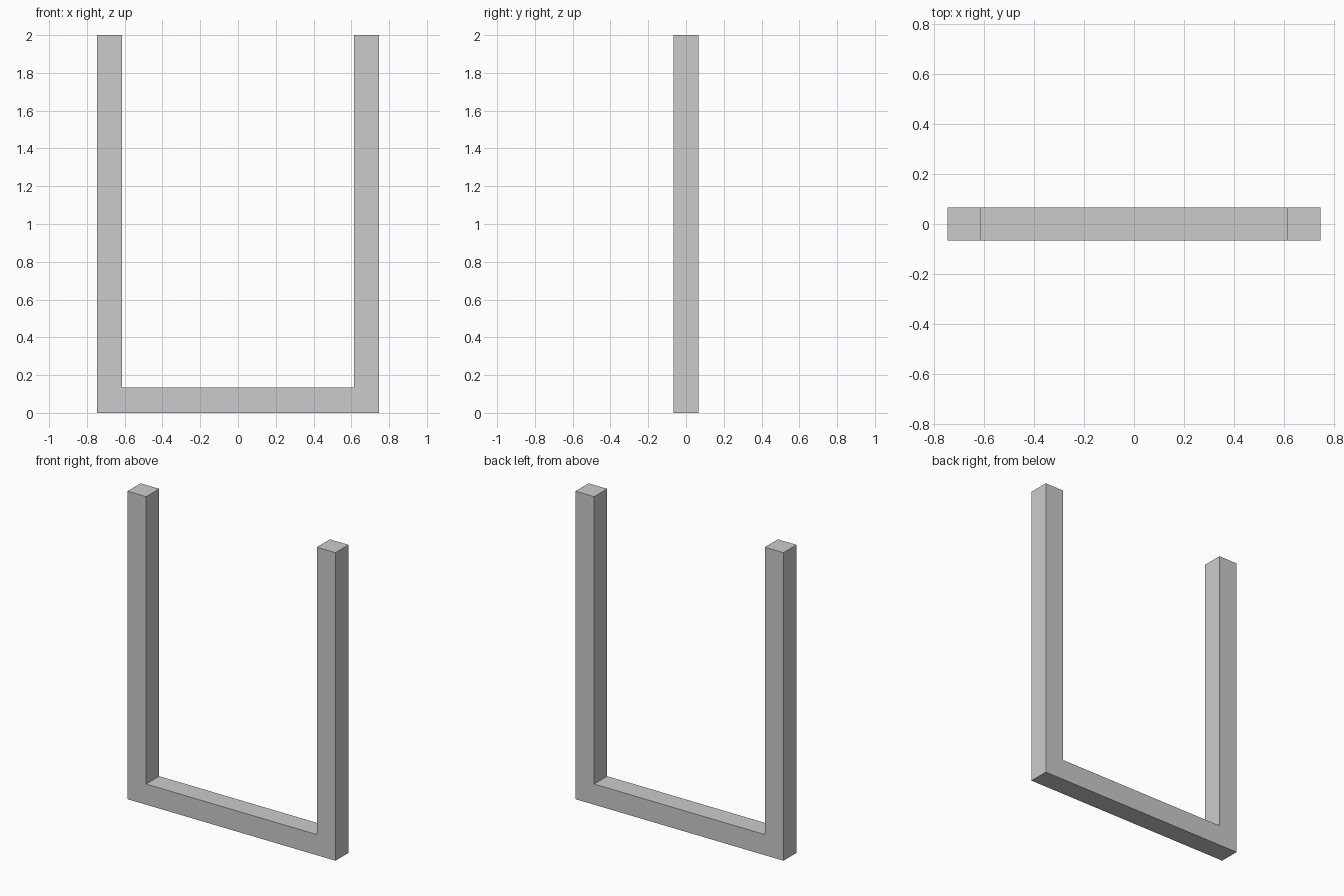
import bpy
import bmesh

if "Cube" in bpy.data.objects:
    bpy.data.objects.remove(bpy.data.objects["Cube"])

HALF_W, HEIGHT, T = 0.747, 2.0, 0.134  # half width, height, square bar thickness

# U-shaped front profile (x, z), mirrored from its right half
right = [(HALF_W, 0), (HALF_W, HEIGHT), (HALF_W - T, HEIGHT), (HALF_W - T, T)]
profile = right + [(-x, z) for x, z in reversed(right)]

# Extrude the profile through the bar depth
bm = bmesh.new()
face = bm.faces.new([bm.verts.new((x, -T / 2, z)) for x, z in profile])
extruded = bmesh.ops.extrude_face_region(bm, geom=[face], use_keep_orig=True)
moved = [v for v in extruded["geom"] if isinstance(v, bmesh.types.BMVert)]
bmesh.ops.translate(bm, verts=moved, vec=(0, T, 0))
bmesh.ops.recalc_face_normals(bm, faces=bm.faces)

mesh = bpy.data.meshes.new("u_frame")
bm.to_mesh(mesh)
bm.free()
bpy.context.collection.objects.link(bpy.data.objects.new("u_frame", mesh))
